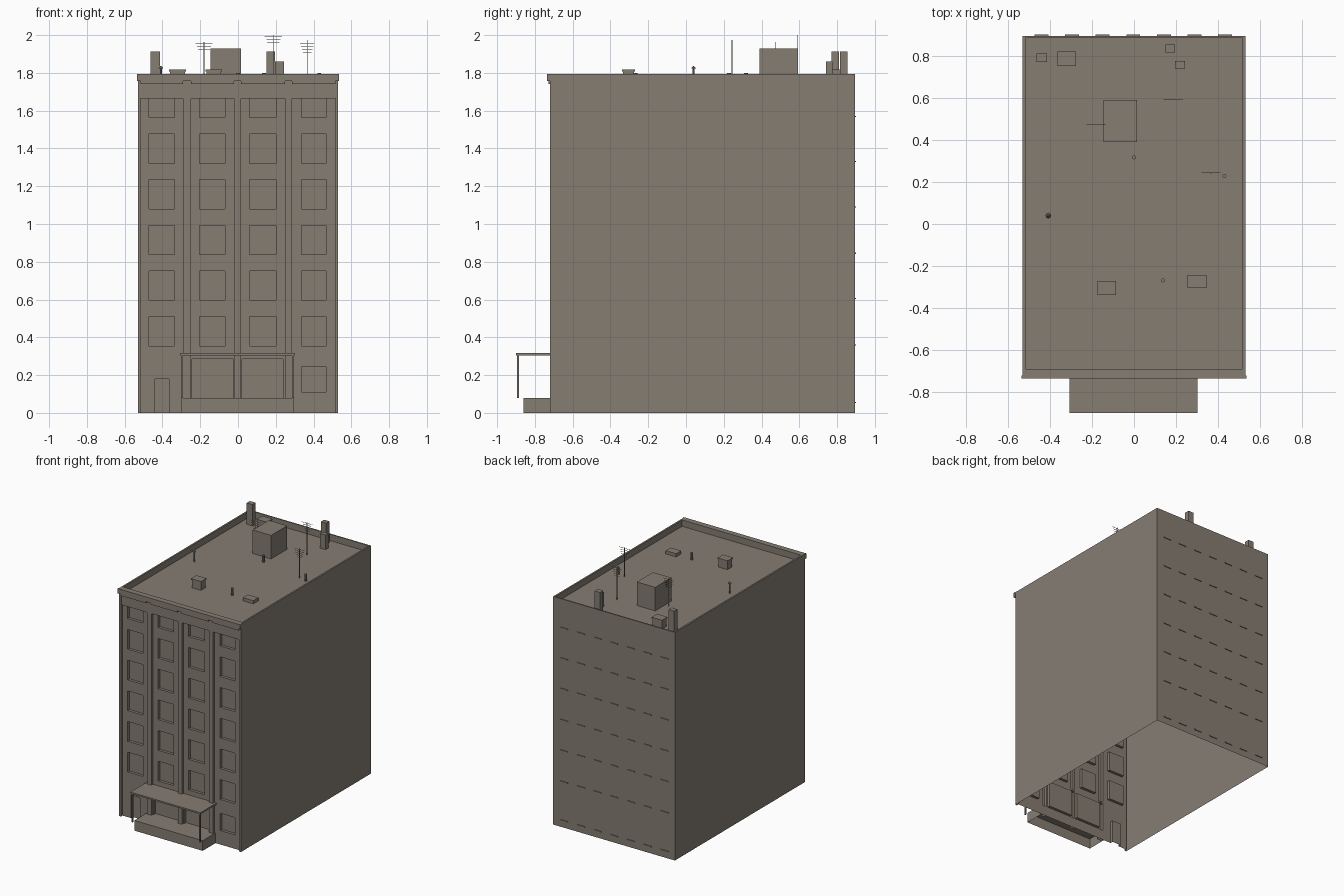
import bpy, bmesh, math

if "Cube" in bpy.data.objects:
    bpy.data.objects.remove(bpy.data.objects["Cube"])

stone = bpy.data.materials.new("warm_grey_stone")
stone.diffuse_color = (0.238, 0.205, 0.171, 1)
stone.use_nodes = True
stone.node_tree.nodes["Principled BSDF"].inputs["Base Color"].default_value = stone.diffuse_color


def finish(name, bm):
    bmesh.ops.remove_doubles(bm, verts=bm.verts, dist=1e-5)
    mesh = bpy.data.meshes.new(name)
    bm.to_mesh(mesh)
    bm.free()
    mesh.materials.append(stone)
    ob = bpy.data.objects.new(name, mesh)
    bpy.context.collection.objects.link(ob)
    return ob


def quad(bm, *pts):
    bm.faces.new([bm.verts.new(p) for p in pts])


def add_box(bm, x0, x1, y0, y1, z0, z1, open_bottom=False):
    vs = bmesh.ops.create_cube(bm, size=1)["verts"]
    for v in vs:
        v.co = (x1 if v.co.x > 0 else x0, y1 if v.co.y > 0 else y0, z1 if v.co.z > 0 else z0)
    if open_bottom:
        bottom = [f for f in vs[0].link_faces[:] + vs[-1].link_faces[:]
                  if all(abs(v.co.z - z0) < 1e-6 for v in f.verts)]
        bmesh.ops.delete(bm, geom=list(set(bottom)), context="FACES")


def box(name, *dims, open_bottom=False):
    bm = bmesh.new()
    add_box(bm, *dims, open_bottom)
    return finish(name, bm)


def add_tube(bm, x, y, z0, z1, r0, r1=None, n=8):
    vs = bmesh.ops.create_cone(bm, cap_ends=True, segments=n, radius1=r0,
                               radius2=r0 if r1 is None else r1, depth=z1 - z0)["verts"]
    bmesh.ops.translate(bm, verts=vs, vec=(x, y, (z0 + z1) / 2))


W, FRONT, BACK, TOP, ROOF = 0.53, -0.72, 0.895, 1.795, 1.745

# Facade layout: (x0, x1, z0, z1, y) rectangles, later ones override earlier ones
BAYS = [(-0.515, -0.29), (-0.25, -0.02), (0.015, 0.25), (0.285, 0.515)]
WINDOWS = [(-0.47, -0.335), (-0.205, -0.07), (0.06, 0.2), (0.335, 0.465)]
panels = []
for b0, b1 in BAYS:
    panels.append((b0, b1, 0, 1.665, FRONT + 0.02))
    panels.append((b0, b1, 1.665, 1.742, FRONT + 0.004))
for w0, w1 in WINDOWS:
    for i in range(6):
        z = 0.355 + 0.2415 * i
        panels.append((w0, w1, z, min(z + 0.155, 1.665), FRONT + 0.042))
panels.append((0.335, 0.465, 0.11, 0.245, FRONT + 0.042))       # ground window
panels.append((-0.44, -0.365, 0, 0.18, FRONT + 0.042))          # side door
panels.append((-0.243, -0.025, 0.08, 0.285, FRONT + 0.042))     # entrance doors
panels.append((0.022, 0.238, 0.08, 0.285, FRONT + 0.042))

# Facade: stepped relief surface made from the layout
xs = sorted({-W, W} | {p[i] for p in panels for i in (0, 1)})
zs = sorted({0, TOP} | {p[i] for p in panels for i in (2, 3)})


def depth(x, z):
    y = FRONT
    for x0, x1, z0, z1, d in panels:
        if x0 < x < x1 and z0 < z < z1:
            y = d
    return y


bm = bmesh.new()
grid = [[depth((a + b) / 2, (c + d) / 2) for c, d in zip(zs, zs[1:])]
        for a, b in zip(xs, xs[1:])]
for i, (a, b) in enumerate(zip(xs, xs[1:])):
    for j, (c, d) in enumerate(zip(zs, zs[1:])):
        y = grid[i][j]
        quad(bm, (a, y, c), (b, y, c), (b, y, d), (a, y, d))
        if i + 1 < len(grid) and grid[i + 1][j] != y:
            n = grid[i + 1][j]
            quad(bm, (b, y, c), (b, n, c), (b, n, d), (b, y, d))
        if j + 1 < len(grid[i]) and grid[i][j + 1] != y:
            n = grid[i][j + 1]
            quad(bm, (a, y, d), (b, y, d), (b, n, d), (a, n, d))
finish("facade", bm)

# Side walls, back wall and roof deck, open below
bm = bmesh.new()
quad(bm, (W, FRONT, 0), (W, BACK, 0), (W, BACK, TOP), (W, FRONT, TOP))
quad(bm, (W, BACK, 0), (-W, BACK, 0), (-W, BACK, TOP), (W, BACK, TOP))
quad(bm, (-W, BACK, 0), (-W, FRONT, 0), (-W, FRONT, TOP), (-W, BACK, TOP))
finish("walls", bm)
IX, IF, IB = 0.517, -0.69, 0.885
bm = bmesh.new()
outer = [(-W, FRONT), (W, FRONT), (W, BACK), (-W, BACK)]
inner = [(-IX, IF), (IX, IF), (IX, IB), (-IX, IB)]
for k in range(4):
    m = (k + 1) % 4
    quad(bm, (*outer[k], TOP), (*outer[m], TOP), (*inner[m], TOP), (*inner[k], TOP))
    quad(bm, (*inner[k], TOP), (*inner[m], TOP), (*inner[m], ROOF), (*inner[k], ROOF))
quad(bm, *[(*p, ROOF) for p in inner])
finish("roof_and_parapet", bm)

# Cornice with a moulding strip over each bay
box("cornice", -0.534, 0.534, -0.735, FRONT, 1.758, TOP)
bm = bmesh.new()
for b0, b1 in BAYS:
    add_box(bm, b0, b1, -0.728, FRONT + 0.004, 1.742, 1.758)
finish("cornice_moulding", bm)

# Thin sills on the back wall
bm = bmesh.new()
for z in (0.055, 0.36, 0.605, 0.845, 1.09, 1.33, 1.57):
    for k in range(7):
        x = -0.44 + 0.1455 * k
        add_box(bm, x - 0.033, x + 0.033, BACK, BACK + 0.006, z - 0.003, z + 0.003)
finish("back_sills", bm)

# Entrance porch
box("porch_platform", -0.3, 0.295, -0.86, FRONT + 0.02, 0, 0.08, open_bottom=True)
box("porch_canopy", -0.307, 0.303, -0.9, FRONT + 0.02, 0.305, 0.317)
bm = bmesh.new()
for x in (-0.297, 0.291):
    add_box(bm, x - 0.005, x + 0.005, -0.895, -0.885, 0.08, 0.305)
finish("canopy_posts", bm)

# Roof blocks
for name, x0, x1, y0, y1, top in (
        ("lift_house", -0.145, 0.015, 0.39, 0.59, 1.93),
        ("left_chimney", -0.464, -0.414, 0.77, 0.81, 1.912),
        ("right_chimney", 0.15, 0.196, 0.815, 0.855, 1.912),
        ("short_chimney", 0.196, 0.243, 0.74, 0.776, 1.86),
        ("rear_vent_box", -0.36, -0.28, 0.757, 0.815, 1.81),
        ("front_vent_box", -0.168, -0.09, -0.333, -0.275, 1.81),
        ("roof_hatch", 0.255, 0.346, -0.304, -0.242, 1.77)):
    box(name, x0, x1, y0, y1, ROOF, top)
bm = bmesh.new()
add_box(bm, -0.365, -0.275, 0.752, 0.82, 1.808, 1.818)
add_box(bm, -0.173, -0.085, -0.338, -0.27, 1.808, 1.818)
finish("vent_box_lids", bm)

# Vent pipes, one with a conical cap
bm = bmesh.new()
for x, y in ((0.0, 0.317), (0.43, 0.228), (0.138, -0.268)):
    add_tube(bm, x, y, ROOF, 1.8, 0.01)
add_tube(bm, -0.408, 0.04, ROOF, 1.825, 0.006)
add_tube(bm, -0.408, 0.04, 1.822, 1.836, 0.014, 0.003)
finish("vent_pipes", bm)

# Aerials: mast with stacked cross bars
for n, (x, y, top) in enumerate(((-0.18, 0.472, 1.963), (0.187, 0.592, 2.0), (0.366, 0.243, 1.975))):
    bm = bmesh.new()
    add_box(bm, x - 0.002, x + 0.002, y - 0.002, y + 0.002, ROOF, top)
    for k, half in enumerate((0.046, 0.037, 0.033, 0.028, 0.022)):
        z = top - 0.006 - 0.0155 * k
        add_box(bm, x - half, x + half, y - 0.001, y + 0.001, z - 0.001, z + 0.001)
    finish("aerial_%d" % (n + 1), bm)

# Consistent outward faces on the closed parts
for ob in bpy.data.objects:
    if ob.name not in ("facade", "walls", "roof_and_parapet"):
        bm = bmesh.new()
        bm.from_mesh(ob.data)
        bmesh.ops.recalc_face_normals(bm, faces=bm.faces)
        bm.to_mesh(ob.data)
        bm.free()
